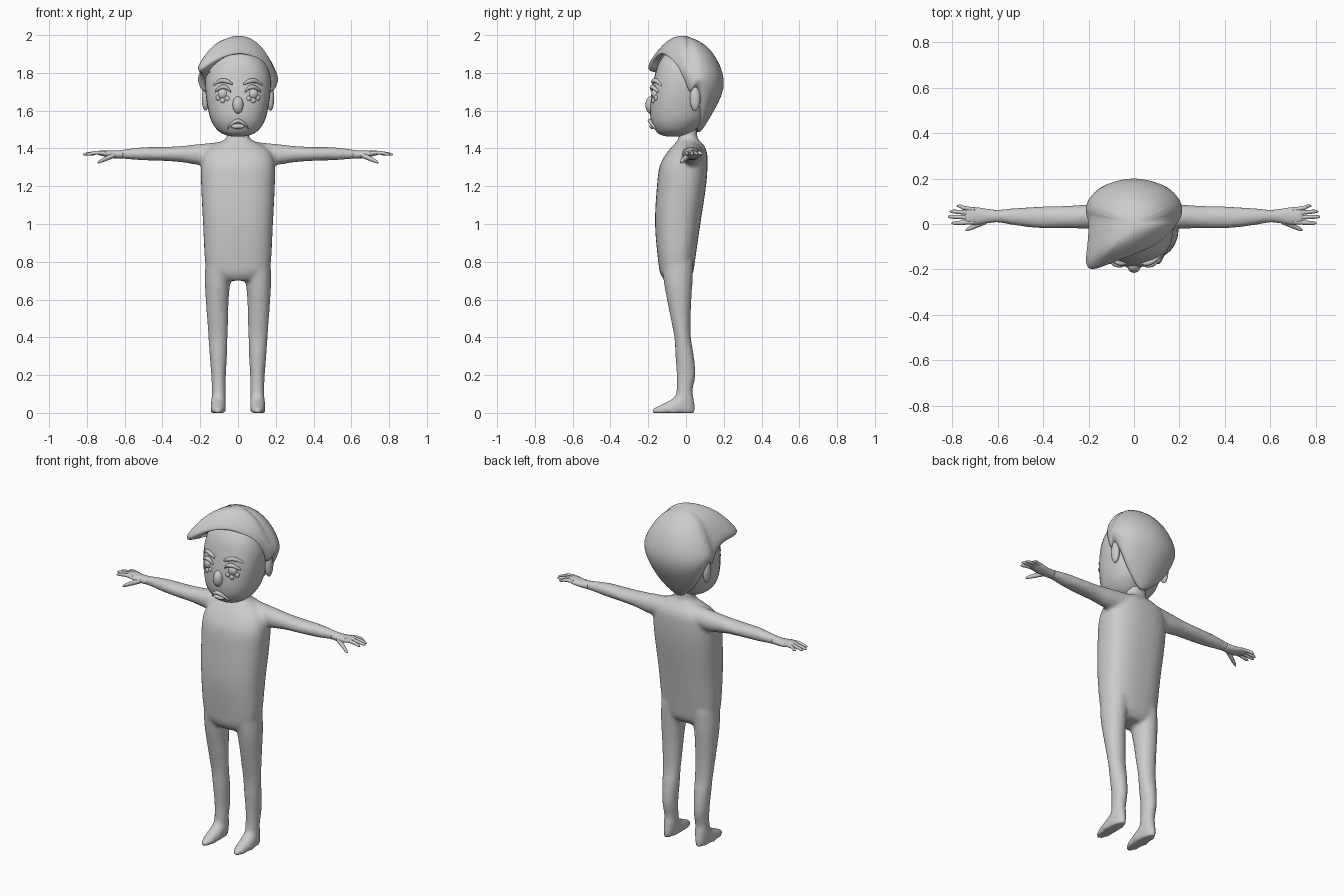
import bpy, bmesh, math
from mathutils import Vector

grey = bpy.data.materials.new("grey")
grey.diffuse_color = (0.6, 0.6, 0.6, 1)


def spline(rows, steps):
    """Catmull-Rom interpolation of the section rows."""
    out = []
    for i in range(len(rows) - 1):
        p = [rows[max(i - 1, 0)], rows[i], rows[i + 1], rows[min(i + 2, len(rows) - 1)]]
        for s in range(steps):
            t = s / steps
            out.append([0.5 * (2 * b + (c - a) * t + (2 * a - 5 * b + 4 * c - d) * t * t
                               + (3 * b - a - 3 * c + d) * t ** 3) for a, b, c, d in zip(*p)])
    return out + [list(rows[-1])]


def loft(bm, rows, axis="z", sx=1, n=2.0, seg=24, steps=4):
    """Rows are (position on axis, centre 1, centre 2, radius 1, radius 2)."""
    rings = []
    for t, c1, c2, r1, r2 in spline(rows, steps):
        ring = []
        for k in range(seg):
            a = 2 * math.pi * k / seg
            c, s = math.cos(a), math.sin(a)
            u = c1 + r1 * math.copysign(abs(c) ** (2 / n), c)
            v = c2 + r2 * math.copysign(abs(s) ** (2 / n), s)
            x, y, z = (u, v, t) if axis == "z" else (t, u, v)
            ring.append(bm.verts.new((x * sx, y, z)))
        rings.append(ring)
    for a, b in zip(rings, rings[1:]):
        for k in range(seg):
            bm.faces.new((a[k], a[k - 1], b[k - 1], b[k]))
    bm.faces.new(rings[0])
    bm.faces.new(rings[-1][::-1])


def ball(bm, centre, radii):
    verts = bmesh.ops.create_uvsphere(bm, u_segments=16, v_segments=10, radius=1)["verts"]
    for v in verts:
        v.co = Vector(centre) + Vector([a * b for a, b in zip(v.co, radii)])


def finish(bm, name):
    bmesh.ops.recalc_face_normals(bm, faces=bm.faces)
    me = bpy.data.meshes.new(name)
    bm.to_mesh(me)
    bm.free()
    me.materials.append(grey)
    me.shade_smooth()
    ob = bpy.data.objects.new(name, me)
    bpy.context.collection.objects.link(ob)
    return ob


# Body: torso, neck, arms, legs and feet blended into one skin
bm = bmesh.new()
loft(bm, [(0.70, 0, -0.05, 0.10, 0.06), (0.735, 0, -0.05, 0.15, 0.085), (0.80, 0, -0.05, 0.174, 0.097),
          (1.0, 0, -0.044, 0.185, 0.120), (1.2, 0, -0.024, 0.195, 0.130), (1.31, 0, -0.012, 0.195, 0.126),
          (1.38, 0, 0.006, 0.175, 0.105), (1.42, 0, 0.014, 0.125, 0.078), (1.45, 0, 0.012, 0.066, 0.052),
          (1.48, 0, 0.01, 0.056, 0.048), (1.54, 0, 0.01, 0.056, 0.048)], n=2.5, seg=32)
for sx in (-1, 1):
    loft(bm, [(0.08, 0.035, 1.375, 0.06, 0.06), (0.2, 0.033, 1.368, 0.054, 0.056),
              (0.3, 0.03, 1.37, 0.05, 0.043), (0.4, 0.029, 1.371, 0.049, 0.037),
              (0.5, 0.031, 1.372, 0.041, 0.035), (0.6, 0.035, 1.37, 0.029, 0.026),
              (0.65, 0.035, 1.368, 0.029, 0.021)], "x", sx)
    loft(bm, [(0.0, 0.105, -0.066, 0.038, 0.112), (0.02, 0.105, -0.066, 0.040, 0.113),
              (0.045, 0.104, -0.042, 0.040, 0.088), (0.08, 0.103, -0.012, 0.037, 0.053),
              (0.12, 0.102, -0.008, 0.037, 0.043), (0.2, 0.103, 0.0, 0.039, 0.050),
              (0.3, 0.104, -0.007, 0.046, 0.049), (0.4, 0.106, -0.018, 0.051, 0.044),
              (0.5, 0.108, -0.028, 0.056, 0.053), (0.6, 0.110, -0.036, 0.061, 0.065),
              (0.7, 0.108, -0.042, 0.068, 0.077), (0.8, 0.1, -0.045, 0.073, 0.085)], "z", sx)
body = finish(bm, "body")
rm = body.modifiers.new("skin", "REMESH")
rm.mode, rm.voxel_size, rm.use_smooth_shade = "VOXEL", 0.011, True
sm = body.modifiers.new("blend", "SMOOTH")
sm.factor, sm.iterations = 0.5, 5

# Hands: palm, four fingers and a lowered thumb
fingers = [(0.008, 0.004, 0.805), (0.028, 0.032, 0.82), (0.047, 0.055, 0.812), (0.063, 0.079, 0.782)]
for side, sx in (("right", -1), ("left", 1)):
    bm = bmesh.new()
    loft(bm, [(0.61, 0.035, 1.369, 0.027, 0.023), (0.65, 0.035, 1.368, 0.032, 0.021),
              (0.69, 0.035, 1.371, 0.038, 0.018), (0.725, 0.036, 1.376, 0.038, 0.014),
              (0.745, 0.037, 1.376, 0.03, 0.008)], "x", sx)
    for y0, y1, tip in fingers:
        loft(bm, [(0.70, y0, 1.376, 0.009, 0.01), (0.75, (y0 + y1) / 2, 1.377, 0.0095, 0.01),
                  (tip - 0.015, y1, 1.37, 0.008, 0.008), (tip, y1, 1.367, 0.002, 0.002)], "x", sx, seg=10)
    loft(bm, [(0.65, 0.015, 1.366, 0.015, 0.014), (0.69, -0.003, 1.35, 0.013, 0.014),
              (0.73, -0.022, 1.332, 0.009, 0.01), (0.743, -0.027, 1.325, 0.003, 0.003)], "x", sx, seg=10)
    finish(bm, side + "_hand")

# Head
bm = bmesh.new()
loft(bm, [(1.463, 0, -0.06, 0.03, 0.04), (1.475, 0, -0.063, 0.075, 0.078), (1.50, 0, -0.056, 0.112, 0.108),
          (1.55, 0, -0.043, 0.143, 0.143), (1.62, 0, -0.032, 0.161, 0.158), (1.70, 0, -0.02, 0.172, 0.162),
          (1.78, 0, -0.005, 0.172, 0.162), (1.85, 0, 0.0, 0.15, 0.145), (1.91, 0, 0.01, 0.10, 0.11),
          (1.94, 0, 0.01, 0.03, 0.04)], n=2.3, seg=32)
finish(bm, "head")

# Nose, mouth, ears
bm = bmesh.new()
ball(bm, (0, -0.186, 1.63), (0.029, 0.029, 0.046))
finish(bm, "nose")
bm = bmesh.new()
loft(bm, [(-0.055, -0.163, 1.505, 0.004, 0.005), (-0.035, -0.178, 1.53, 0.011, 0.01),
          (0, -0.19, 1.546, 0.013, 0.011), (0.035, -0.178, 1.53, 0.011, 0.01),
          (0.055, -0.163, 1.505, 0.004, 0.005)], "x", seg=12)
ball(bm, (0, -0.178, 1.517), (0.037, 0.016, 0.014))
finish(bm, "mouth")
for side, sx in (("right", -1), ("left", 1)):
    bm = bmesh.new()
    ball(bm, (sx * 0.172, 0.048, 1.665), (0.02, 0.028, 0.066))
    finish(bm, side + "_ear")
    # Eyes: ball, upper lid and lashes
    bm = bmesh.new()
    ball(bm, (sx * 0.08, -0.163, 1.69), (0.027, 0.02, 0.028))
    loft(bm, [(0.038, -0.176, 1.70, 0.006, 0.006), (0.06, -0.18, 1.722, 0.012, 0.011),
              (0.09, -0.173, 1.724, 0.012, 0.011), (0.122, -0.15, 1.702, 0.006, 0.006)], "x", sx, seg=12)
    for x, y, z in ((0.055, -0.175, 1.664), (0.08, -0.172, 1.654), (0.105, -0.158, 1.668)):
        ball(bm, (sx * x, y, z), (0.013, 0.011, 0.015))
    finish(bm, side + "_eye")
    bm = bmesh.new()
    loft(bm, [(0.03, -0.173, 1.742, 0.006, 0.006), (0.06, -0.172, 1.756, 0.012, 0.012),
              (0.095, -0.157, 1.758, 0.012, 0.011), (0.132, -0.13, 1.735, 0.005, 0.005)], "x", sx, seg=12)
    finish(bm, side + "_eyebrow")

# Hair: crown fan, widest ring and hairline, with a fringe swept to one side
half = [  # (widest point, hairline point) from sideburn to nape
    ((0.205, 0.02, 1.80), (0.180, 0.0, 1.74)), ((0.216, 0.045, 1.78), (0.187, 0.022, 1.67)),
    ((0.222, 0.075, 1.78), (0.190, 0.05, 1.745)), ((0.207, 0.125, 1.78), (0.180, 0.085, 1.66)),
    ((0.155, 0.185, 1.76), (0.130, 0.09, 1.56)), ((0.08, 0.217, 1.75), (0.06, 0.08, 1.50))]
flip = [tuple((-x, y, z) for x, y, z in pair) for pair in half[::-1]]
pairs = ([((0, -0.11, 1.955), (0, -0.14, 1.905)), ((0.095, -0.055, 1.95), (0.10, -0.10, 1.88)),
          ((0.17, -0.01, 1.89), (0.157, -0.05, 1.82))] + half
         + [((0, 0.230, 1.75), (0, 0.075, 1.465))] + flip
         + [((-0.205, -0.08, 1.85), (-0.185, -0.08, 1.80)), ((-0.225, -0.21, 1.83), (-0.222, -0.228, 1.79)),
            ((-0.11, -0.15, 1.925), (-0.12, -0.185, 1.865))])
bm = bmesh.new()
crown = Vector((0, 0.0, 2.005))
rings = [[], [], [], [], []]
for wide, edge in pairs:
    w, e = Vector(wide), Vector(edge)
    d = w - crown
    mid = w.lerp(e, 0.5) + Vector((d.x, d.y, 0)).normalized() * 0.006
    inner = Vector((e.x * 0.75, e.y * 0.75, e.z + 0.012))
    for ring, co in zip(rings, (crown + Vector((d.x * 0.62, d.y * 0.62, d.z * 0.28)), w, mid, e, inner)):
        ring.append(bm.verts.new(co))
top = bm.verts.new(crown)
count = len(pairs)
for k in range(count):
    bm.faces.new((top, rings[0][k - 1], rings[0][k]))
    for a, b in zip(rings, rings[1:]):
        bm.faces.new((a[k], a[k - 1], b[k - 1], b[k]))
hair = finish(bm, "hair")
hair.modifiers.new("smooth", "SUBSURF").levels = 2
hair.modifiers["smooth"].render_levels = 2
